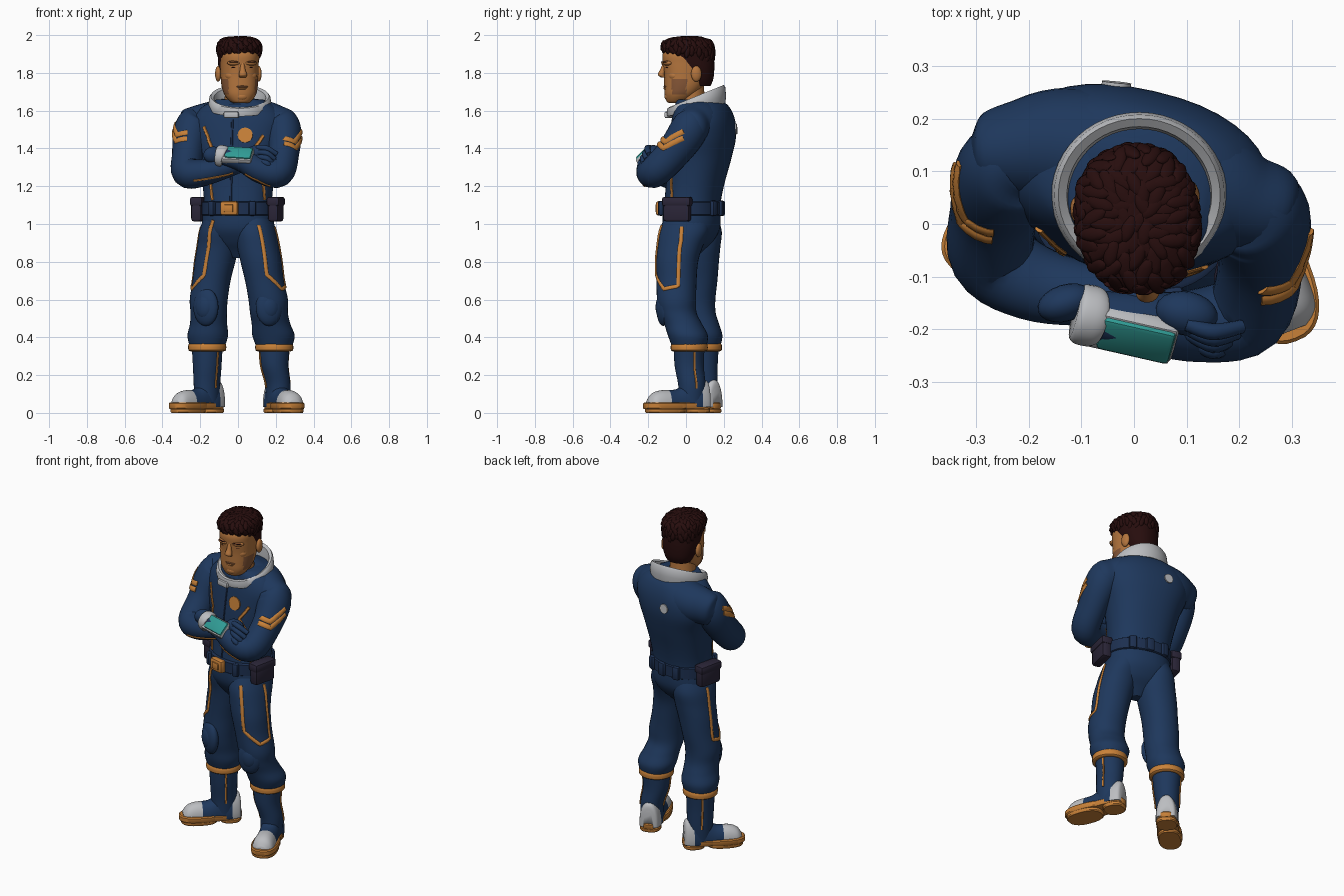
import bpy, bmesh, math, random
from mathutils import Vector, Matrix
from mathutils.bvhtree import BVHTree

if "Cube" in bpy.data.objects:
    bpy.data.objects.remove(bpy.data.objects["Cube"])

random.seed(4)
V = Vector
Z = V((0, 0, 1))
YAW = -0.225                                  # the body is turned slightly
SIDE = V((math.cos(YAW), math.sin(YAW), 0))
FWD = V((math.sin(YAW), -math.cos(YAW), 0))


def material(name, rgb):
    m = bpy.data.materials.new(name)
    m.diffuse_color = (*rgb, 1)
    m.use_nodes = True
    m.node_tree.nodes["Principled BSDF"].inputs["Base Color"].default_value = m.diffuse_color
    return m


BLUE = material("suit blue", (0.013, 0.039, 0.108))
NAVY = material("belt navy", (0.012, 0.029, 0.080))
ORANGE = material("trim orange", (0.58, 0.22, 0.04))
GREY = material("light grey", (0.50, 0.51, 0.53))
TEAL = material("screen teal", (0.03, 0.33, 0.30))
SKIN = material("skin", (0.46, 0.18, 0.048))
STUBBLE = material("stubble brown", (0.24, 0.095, 0.038))
HAIR = material("hair brown", (0.020, 0.004, 0.004))
POUCH = material("pouch dark", (0.024, 0.019, 0.040))


def finish(name, bm, mat, angle=40):
    bmesh.ops.recalc_face_normals(bm, faces=bm.faces[:])
    me = bpy.data.meshes.new(name)
    bm.to_mesh(me)
    bm.free()
    me.materials.append(mat)
    me.shade_smooth()
    me.set_sharp_from_angle(angle=math.radians(angle))
    ob = bpy.data.objects.new(name, me)
    bpy.context.collection.objects.link(ob)
    return ob


def tube(name, rows, mat, ref, axis=None, n=2.0, seg=28, sub=5):
    """Smooth loft through rows of (x, y, z, radius_a, radius_b)."""
    R = [rows[0]] + list(rows) + [rows[-1]]
    P = []
    for i in range(1, len(R) - 2):
        for k in range(sub):
            t = k / sub
            P.append([0.5 * (2 * b + (c - a) * t + (2 * a - 5 * b + 4 * c - d) * t * t
                             + (3 * b - a - 3 * c + d) * t ** 3)
                      for a, b, c, d in zip(*R[i - 1:i + 3])])
    P.append(list(rows[-1]))
    bm = bmesh.new()
    rings = []
    for i, p in enumerate(P):
        T = axis or (V(P[min(i + 1, len(P) - 1)][:3]) - V(P[max(i - 1, 0)][:3])).normalized()
        r = ref[i] if isinstance(ref, list) else V(ref)
        A = (r - T * r.dot(T)).normalized()
        B = T.cross(A)
        ring = []
        for k in range(seg):
            c, s = math.cos(math.tau * k / seg), math.sin(math.tau * k / seg)
            c, s = (math.copysign(abs(v) ** (2 / n), v) for v in (c, s))
            ring.append(bm.verts.new(V(p[:3]) + A * c * max(p[3], .001) + B * s * max(p[4], .001)))
        rings.append(ring)
    for a, b in zip(rings, rings[1:]):
        for k in range(seg):
            bm.faces.new((a[k], a[k - 1], b[k - 1], b[k]))
    bm.faces.new(rings[0])
    bm.faces.new(rings[-1])
    return finish(name, bm, mat)


def ball(name, loc, radii, mat, rz=0):
    bm = bmesh.new()
    M = Matrix.Translation(loc) @ Matrix.Rotation(rz, 4, 'Z') @ Matrix.Diagonal((*radii, 1))
    bmesh.ops.create_uvsphere(bm, u_segments=20, v_segments=12, radius=1, matrix=M)
    return finish(name, bm, mat)


def box(name, loc, size, mat, X=SIDE, N=FWD, bevel=0.012):
    """Bevelled box: width along X, depth along N, height along the third axis."""
    X = V(X).normalized()
    N = (V(N) - X * V(N).dot(X)).normalized()
    M = Matrix((X, -N, X.cross(-N))).transposed().to_4x4()
    bm = bmesh.new()
    bmesh.ops.create_cube(bm, size=1, matrix=Matrix.Translation(loc) @ M @ Matrix.Diagonal((*size, 1)))
    bmesh.ops.bevel(bm, geom=bm.edges[:], offset=bevel, segments=2, affect='EDGES', profile=0.5)
    return finish(name, bm, mat)


def surface(*obs):
    vs, fs = [], []
    for o in obs:
        k = len(vs)
        vs += [v.co.copy() for v in o.data.vertices]
        fs += [[k + i for i in p.vertices] for p in o.data.polygons]
    return BVHTree.FromPolygons(vs, fs)


def stripe(name, pts, surf, mat=ORANGE, w=0.009):
    """Flat piping that follows a surface."""
    rows, refs = [], []
    pts = [V(p) for p in pts]
    path = [a.lerp(b, k / 8) for a, b in zip(pts, pts[1:]) for k in range(8)] + [pts[-1]]
    for p in path:
        co, no = surf.find_nearest(p)[:2]
        rows.append((*(co + no * 0.002), 0.005, w))
        refs.append(no)
    return tube(name, rows, mat, refs, seg=8, sub=1)


def disc(name, p, r, surf, mat):
    co, no = surf.find_nearest(V(p))[:2]
    bm = bmesh.new()
    M = Matrix.Translation(co + no * 0.001) @ no.to_track_quat('Z', 'Y').to_matrix().to_4x4()
    bmesh.ops.create_cone(bm, cap_ends=True, segments=20, radius1=r, radius2=r, depth=0.009, matrix=M)
    return finish(name, bm, mat)


def paint(ob, mat, rule):
    ob.data.materials.append(mat)
    for f in ob.data.polygons:
        if rule(f.center):
            f.material_index = len(ob.data.materials) - 1


# Torso, shoulder yoke and pelvis
torso = tube("torso", [(0, .03, 1.04, .185, .145), (0, .035, 1.12, .18, .145), (0, .05, 1.22, .19, .15),
                       (0, .07, 1.35, .215, .165), (0, .088, 1.46, .25, .168), (.005, .092, 1.55, .255, .158),
                       (.01, .085, 1.62, .20, .137), (.01, .065, 1.66, .12, .115)], BLUE, SIDE, Z, 2.3, 40)
yoke = tube("shoulder_yoke", [(-.31, .13, 1.50, .03, .03), (-.28, .132, 1.505, .075, .09), (-.22, .14, 1.52, .095, .105),
                              (-.13, .145, 1.53, .115, .12), (.0, .115, 1.54, .13, .13), (.13, .075, 1.535, .12, .12),
                              (.21, .04, 1.52, .095, .105), (.27, .025, 1.50, .08, .09), (.30, .012, 1.49, .03, .03)],
            BLUE, (0, 1, 0))
pelvis = tube("pelvis", [(0, .02, .82, .035, .03), (0, .025, .86, .10, .065), (0, .03, .91, .16, .11),
                         (0, .03, .98, .19, .146), (0, .03, 1.08, .185, .148)], BLUE, SIDE, Z, 2.2, 40)
ts = surface(torso)
stripe("zipper", [FWD * .16 + V((0, .06, z)) for z in (1.56, 1.4, 1.25, 1.12)], ts, NAVY, .006)
stripe("left_chest_piping", [(-.20, -.04, 1.52), (-.16, -.1, 1.40), (-.19, -.1, 1.2), (-.165, -.1, 1.13)], ts)
stripe("right_chest_piping", [(.14, -.1, 1.47), (.08, -.12, 1.39), (.14, -.1, 1.3), (.165, -.1, 1.13)], ts)
disc("chest_badge", (.035, -.12, 1.475), .04, ts, ORANGE)
disc("back_badge", (-.03, .30, 1.505), .028, surface(torso, yoke), GREY)

# Tilted neck ring, taller at the back, with clasp and inner gasket
bm = bmesh.new()
prof = [(1, 0), (1.03, .4), (1.0, .88), (.95, 1), (.85, .88), (.82, .4), (.82, 0)]
rings = []
for i in range(48):
    c, s = math.cos(math.tau * i / 48), math.sin(math.tau * i / 48)
    rings.append([bm.verts.new((.01 + .162 * r * c, .055 + .153 * r * s,
                                1.605 + .035 * s + h * (.072 + .024 * s))) for r, h in prof])
for i in range(48):
    for k in range(7):
        bm.faces.new((rings[i - 1][k - 1], rings[i - 1][k], rings[i][k], rings[i][k - 1]))
finish("neck_ring", bm, GREY)
box("neck_ring_clasp", (-.035, -.092, 1.578), (.08, .03, .035), GREY, bevel=.008)
tube("neck_gasket", [(.01, .05, 1.58, .125, .12), (.01, .05, 1.625, .115, .11), (.01, .045, 1.645, .08, .085)],
     BLUE, SIDE, Z)

# Head
HY = 0.14
HR = Matrix.Rotation(HY, 3, 'Z')
HX, HO = HR @ V((1, 0, 0)), V((.006, .01, 0))


def hp(x, y, z):
    return HO + HR @ V((x, y, z))


def hrow(y, z, a, b):
    return (*hp(0, y, z), a, b)


def jaw_shadow(c):
    p = HR.inverted() @ (c - HO)
    return .75 < math.atan2(abs(p.x), -p.y - .02) < 1.55 and 1.685 < c.z < 1.77


tube("neck", [hrow(.02, 1.58, .078, .08), hrow(.015, 1.66, .075, .075), hrow(.01, 1.74, .072, .075)], SKIN, HX, Z)
head = tube("head", [hrow(-.07, 1.64, .034, .03), hrow(-.057, 1.65, .056, .056), hrow(-.04, 1.685, .083, .083),
                     hrow(-.022, 1.73, .095, .103), hrow(-.012, 1.79, .099, .115), hrow(-.008, 1.85, .101, .125),
                     hrow(-.005, 1.9, .101, .128), hrow(-.005, 1.95, .08, .1)], SKIN, HX, Z, 2.25, 64, 8)
paint(head, STUBBLE, jaw_shadow)
tube("nose", [hrow(-.122, 1.855, .011, .010), hrow(-.133, 1.82, .014, .014), hrow(-.143, 1.79, .022, .018),
              hrow(-.13, 1.775, .017, .012)], SKIN, HX, Z, seg=16)
for s, side in ((-1, "left"), (1, "right")):
    ball(side + "_ear", hp(s * .108, .03, 1.795), (.016, .028, .042), SKIN, HY)
    ball(side + "_brow_ridge", hp(s * .044, -.114, 1.852), (.036, .022, .014), SKIN, HY + s * .25)
    ball(side + "_eyebrow", hp(s * .048, -.129, 1.858), (.026, .008, .0035), HAIR, HY + s * .3)
    ball(side + "_eye", hp(s * .042, -.117, 1.828), (.015, .007, .004), HAIR, HY + s * .25)
    ball(side + "_cheek", hp(s * .05, -.086, 1.785), (.036, .026, .026), SKIN, HY + s * .4)
ball("mouth", hp(0, -.119, 1.727), (.032, .012, .006), STUBBLE, HY)
ball("lower_lip", hp(0, -.118, 1.717), (.025, .012, .007), SKIN, HY)
ball("chin", hp(0, -.103, 1.675), (.036, .022, .022), SKIN, HY)

# Hair: cap plus layered tufts
cap = tube("hair_cap", [hrow(.06, 1.73, .07, .06), hrow(.05, 1.77, .09, .085), hrow(.036, 1.83, .104, .104),
                        hrow(.012, 1.89, .110, .126), hrow(0, 1.93, .114, .136), hrow(-.002, 1.96, .105, .126),
                        hrow(0, 1.98, .075, .09), hrow(0, 1.987, .03, .04)], HAIR, HX, Z, 2.2, 40)
hs = surface(cap)
bm = bmesh.new()
for i in range(150):
    h = 1 - i / 150 * 1.05
    a = i * 2.39996
    w = math.sqrt(1 - h * h)
    co, no = hs.ray_cast(hp(0, .01, 1.89), V((w * math.cos(a), w * math.sin(a), h)))[:2]
    if co and (co.z > 1.905 or co.y > .06):
        q = no.to_track_quat('Z', 'Y').to_matrix() @ Matrix.Rotation(random.uniform(-.6, .6), 3, 'Z')
        M = Matrix.LocRotScale(co, q.to_quaternion(), V((.015, .03, random.uniform(.005, .010))))
        bmesh.ops.create_icosphere(bm, subdivisions=2, radius=1, matrix=M)
finish("hair_tufts", bm, HAIR)

# Crossed arms
AREF = (0, .85, -.53)
arm_l = tube("left_arm", [(-.205, .11, 1.58, .045, .05), (-.225, .11, 1.55, .085, .085),
                          (-.248, .09, 1.48, .10, .095), (-.265, .03, 1.37, .092, .084),
                          (-.268, -.06, 1.275, .084, .082), (-.19, -.112, 1.27, .074, .07),
                          (-.08, -.135, 1.295, .06, .058), (.04, -.145, 1.33, .048, .045)], BLUE, AREF)
arm_r = tube("right_arm", [(.195, .03, 1.59, .045, .05), (.215, .03, 1.555, .085, .085),
                           (.241, .01, 1.49, .10, .095), (.242, -.07, 1.375, .09, .082),
                           (.214, -.168, 1.275, .083, .08), (.12, -.193, 1.285, .07, .07),
                           (.02, -.187, 1.335, .058, .057), (-.09, -.172, 1.36, .046, .046)], BLUE, AREF)
ls, rs = surface(arm_l), surface(arm_r)
for k in range(2):
    d = .037 * k
    stripe(f"right_chevron_{k}", [(.245, -.17, 1.445 + d), (.315, -.125, 1.405 + d), (.35, -.015, 1.455 + d)], rs, w=.014)
    stripe(f"left_chevron_{k}", [(-.275, -.07, 1.47 + d), (-.345, -.01, 1.445 + d), (-.37, .12, 1.505 + d)], ls, w=.014)
stripe("left_sleeve_piping", [(-.24, -.18, 1.22), (-.13, -.2, 1.23), (-.02, -.19, 1.255)], ls, w=.006)
stripe("right_sleeve_piping", [(.04, -.22, 1.27), (.10, -.24, 1.225), (.17, -.22, 1.195)], rs, w=.006)

# Gloved hands
ball("right_hand", (-.13, -.15, 1.365), (.055, .035, .045), BLUE, .3)
ball("left_hand", (.10, -.17, 1.375), (.06, .042, .042), BLUE, -.2)
for k in range(4):
    z = 1.40 - .026 * k
    tube(f"left_finger_{k}", [(.10, -.19 - .008 * k, z + .005, .013, .013), (.15, -.205 - .012 * k, z, .016, .016),
                              (.205 - .01 * k, -.195 - .012 * k, z - .03, .013, .013)], BLUE, Z, seg=12)

# Wrist computer
FX, FN = (.97, -.22, -.06), (-.1, -.7, .7)
tube("wrist_cuff", [(-.112, -.169, 1.362, .048, .048), (-.103, -.171, 1.361, .057, .057),
                    (-.077, -.176, 1.358, .058, .058), (-.067, -.178, 1.355, .052, .052)], GREY, AREF, seg=24)
box("wrist_frame", (-.003, -.207, 1.362), (.168, .04, .098), GREY, FX, FN)
box("wrist_screen", (.004, -.219, 1.374), (.142, .022, .082), TEAL, FX, FN, .009)

# Belt, buckle, pouches
C = V((0, .03, 1.083))
tube("belt", [(0, .03, 1.045, .186, .15), (0, .03, 1.05, .194, .157), (0, .03, 1.115, .194, .157),
              (0, .03, 1.12, .186, .15)], NAVY, SIDE, Z, 2.2, 40, 1)
box("belt_buckle", C + FWD * .168 - SIDE * .008, (.095, .04, .075), ORANGE)
box("buckle_plate", C + FWD * .189 - SIDE * .008, (.05, .012, .04), ORANGE, bevel=.005)
for s, side in ((-1, "left"), (1, "right")):
    p = C + SIDE * s * .212 + FWD * (.015 + s * .015)
    box(side + "_pouch", p - Z * .008, (.058, .145, .125), POUCH, bevel=.016)
    box(side + "_pouch_flap", p + Z * .036, (.07, .156, .05), POUCH, bevel=.014)
    box(side + "_belt_loop", C + SIDE * s * .10 - FWD * .142, (.045, .03, .082), NAVY, SIDE + FWD * s * .35)
    box(side + "_front_loop", C + SIDE * s * .11 + FWD * .142, (.04, .03, .08), NAVY, SIDE - FWD * s * .4)
box("rear_belt_loop", C - FWD * .158, (.05, .03, .082), NAVY)

# Legs: trousers, knee pads, boots, bands, piping
LEGS = {
    "left": ([(-.09, .05, 1.03, .09, .12), (-.098, .058, .96, .105, .132), (-.106, .062, .88, .109, .12),
              (-.122, .062, .8, .107, .112), (-.14, .06, .7, .1, .106), (-.155, .055, .6, .1, .1),
              (-.155, .06, .53, .096, .097), (-.156, .075, .47, .098, .1), (-.16, .088, .41, .107, .104),
              (-.163, .092, .355, .094, .09)],
             (-.17, -.03, .56), -.45, (-.10, .16), (-.715, -.7), .335, .07,
             [(-.15, -.1, 1.02), (-.195, -.07, .73), (-.26, .01, .66), (-.27, .09, .68), (-.24, .08, 1.0)]),
    "right": ([(.09, .005, 1.03, .09, .12), (.096, -.01, .96, .105, .135), (.107, -.033, .88, .109, .122),
               (.122, -.048, .8, .108, .112), (.14, -.05, .7, .102, .106), (.16, -.05, .6, .104, .103),
               (.164, -.042, .53, .1, .098), (.175, -.015, .47, .102, .1), (.188, .01, .41, .112, .105),
               (.192, .017, .355, .096, .092)],
              (.165, -.12, .56), .2, (.178, .115), (.36, -.93), .35, .076,
              [(.13, -.18, 1.02), (.16, -.19, .73), (.25, -.13, .66), (.29, -.04, .68), (.24, -.03, 1.0)]),
}
for side, (rows, knee, kr, heel, d, L, W, pipe) in LEGS.items():
    leg = tube(side + "_trouser_leg", rows, BLUE, SIDE, Z, 2.1, 32)
    stripe(side + "_thigh_piping", pipe, surface(leg, pelvis), w=.010)
    ball(side + "_knee_pad", knee, (.072, .036, .1), BLUE, kr)
    ball(side + "_knee_cap", V(knee) + V((kr * .02, -.01, 0)), (.05, .03, .065), BLUE, kr)
    x, y = rows[-1][:2]
    tube(side + "_boot_band", [(x, y, .326, .088, .086), (x, y, .332, .1, .097), (x, y, .362, .1, .097),
                               (x, y, .37, .09, .088)], ORANGE, SIDE, Z, sub=2)
    D = V((*d, 0)).normalized()
    S = Z.cross(D)
    H = V((*heel, 0))
    a = H + D * .09
    boot = tube(side + "_boot_shaft", [(a.x, a.y, .06, .062, .07), (a.x, a.y, .15, .066, .074),
                                       (x, y, .25, .074, .078), (x, y, .35, .082, .082)], BLUE, S, Z)
    for s in (-1, 1):
        stripe(side + "_boot_piping", [V((x, y, .32)) + S * s * .1, V((a.x, a.y, .13)) + S * s * .1],
               surface(boot), w=.006)
    # Foot upper with grey toe cap and heel cup
    foot = tube(side + "_foot", [(*(H + D * u + Z * .035), w, h) for u, w, h in
                                 ((-.004, .03, .09), (.008, .053, .135), (.06, .064, .145), (.12, .06, .125),
                                  (.18, .06, .09), (L - .08, W - .012, .084), (L - .035, W - .018, .067),
                                  (L - .01, .033, .035))], BLUE, S, D, 2.2, 32, 6)
    for v in foot.data.vertices:
        v.co.z = max(v.co.z, .03)
    paint(foot, GREY, lambda c: (c - H).dot(D) > L - .12 or (c - H).dot(D) < .05)
    # Sole plate, narrower at the heel, with separate heel and tread blocks
    for part, mid, ra, rb, z0, z1 in (("sole_back", L * .36, L * .36 + .012, .064, .02, .055),
                                      ("sole_front", L * .66, L * .34 + .012, W, .02, .055),
                                      ("heel_block", .055, .062, .06, 0, .025),
                                      ("tread_block", L * .69, L * .31, W - .004, 0, .025)):
        m = H + D * mid
        tube(f"{side}_{part}", [(m.x, m.y, z0, ra - .005, rb - .005), (m.x, m.y, z0 + .006, ra, rb),
                                (m.x, m.y, z1 - .006, ra, rb), (m.x, m.y, z1, ra - .006, rb - .006)],
             ORANGE, D, Z, 2.5, 36, 1)
